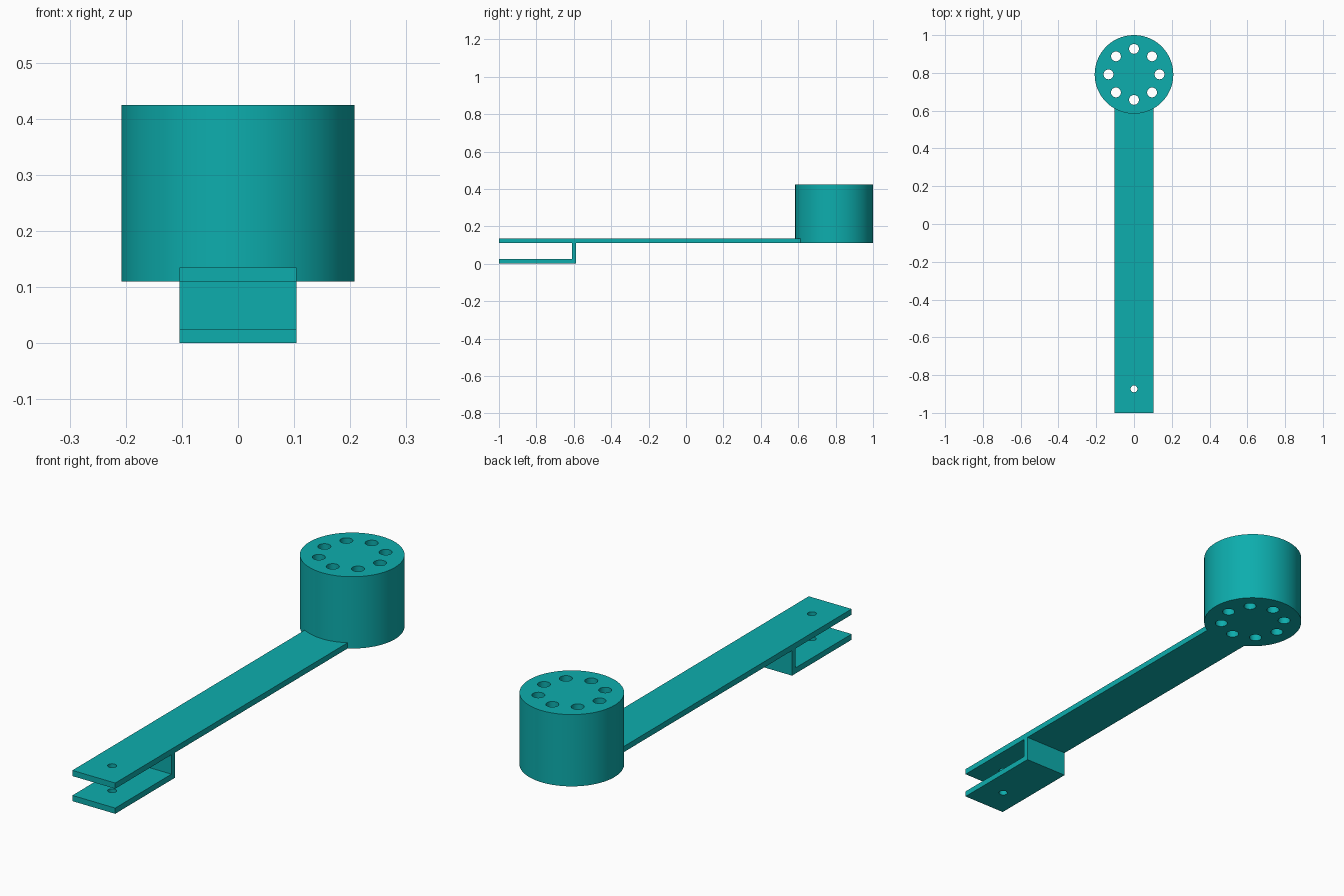
import bpy, bmesh, math

if "Cube" in bpy.data.objects:
    bpy.data.objects.remove(bpy.data.objects["Cube"])

HUB_Y, HUB_R = 0.792, 0.208
HALF_W = 0.104


def cylinder(name, x, y, r, z0, z1, sides):
    bpy.ops.mesh.primitive_cylinder_add(vertices=sides, radius=r, depth=z1 - z0,
                                        location=(x, y, (z0 + z1) / 2))
    ob = bpy.context.object
    ob.name = name
    return ob


def boolean(target, tool, operation):
    mod = target.modifiers.new(operation.lower(), 'BOOLEAN')
    mod.operation = operation
    mod.solver = 'EXACT'
    mod.object = tool
    bpy.context.view_layer.objects.active = target
    bpy.ops.object.modifier_apply(modifier=mod.name)
    bpy.data.objects.remove(tool)


# Arm and forked end: side profile (y, z) extruded across the width
profile = [(-1, 0), (-0.587, 0), (-0.587, 0.11), (0.612, 0.11), (0.612, 0.135),
           (-1, 0.135), (-1, 0.11), (-0.61, 0.11), (-0.61, 0.025), (-1, 0.025)]
bm = bmesh.new()
face = bm.faces.new([bm.verts.new((-HALF_W, y, z)) for y, z in profile])
ext = bmesh.ops.extrude_face_region(bm, geom=[face])
bmesh.ops.translate(bm, vec=(2 * HALF_W, 0, 0),
                    verts=[v for v in ext["geom"] if isinstance(v, bmesh.types.BMVert)])
bmesh.ops.recalc_face_normals(bm, faces=bm.faces)
mesh = bpy.data.meshes.new("arm_with_hub")
bm.to_mesh(mesh)
bm.free()
arm = bpy.data.objects.new("arm_with_hub", mesh)
bpy.context.collection.objects.link(arm)

# Round hub fused to the arm tip
boolean(arm, cylinder("hub", 0, HUB_Y, HUB_R, 0.11, 0.425, 128), 'UNION')

# Ring of eight through holes in the hub
for i in range(8):
    a = i * math.tau / 8
    hole = cylinder("hub_hole", 0.135 * math.cos(a), HUB_Y + 0.135 * math.sin(a),
                    0.026, 0.05, 0.5, 48)
    boolean(arm, hole, 'DIFFERENCE')

# Pin hole through both fork plates
boolean(arm, cylinder("pin_hole", 0, -0.873, 0.018, -0.05, 0.2, 32), 'DIFFERENCE')

# Teal finish and smooth round walls
mat = bpy.data.materials.new("teal")
mat.diffuse_color = (0.004, 0.42, 0.42, 1)
mat.use_nodes = True
mat.node_tree.nodes["Principled BSDF"].inputs["Base Color"].default_value = mat.diffuse_color
arm.data.materials.clear()
arm.data.materials.append(mat)
for p in arm.data.polygons:
    p.material_index = 0
bpy.ops.object.select_all(action='DESELECT')
arm.select_set(True)
bpy.context.view_layer.objects.active = arm
bpy.ops.object.shade_smooth_by_angle(angle=math.radians(30))
